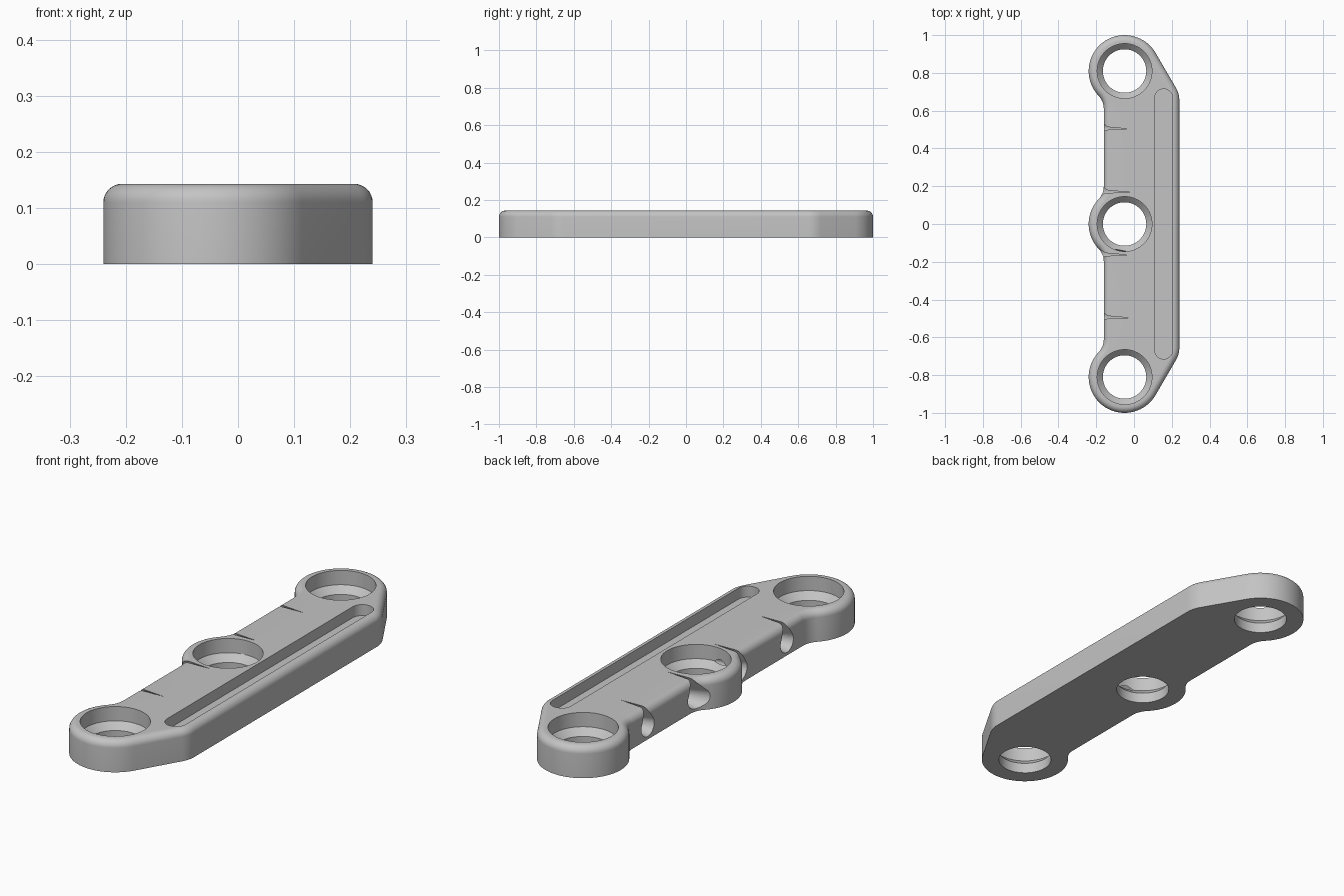
import bpy, bmesh, math
from mathutils import Vector

if "Cube" in bpy.data.objects:
    bpy.data.objects.remove(bpy.data.objects["Cube"])

HEIGHT, FILLET = 0.143, 0.033
LOBE_X, LOBE_R, END_Y = -0.05, 0.19, 0.81
LEFT_X, NECK_R = -0.16, 0.1

grey = bpy.data.materials.new("plain_grey")
grey.use_nodes = True
grey.diffuse_color = (0.55, 0.55, 0.55, 1)
grey.node_tree.nodes["Principled BSDF"].inputs["Base Color"].default_value = grey.diffuse_color


def arc(cx, cy, r, a0, a1, n):
    """Points on an arc, angles in degrees."""
    angles = [math.radians(a0 + (a1 - a0) * i / n) for i in range(n + 1)]
    return [Vector((cx + r * math.cos(a), cy + r * math.sin(a))) for a in angles]


def loft(name, rings):
    """Closed solid through matching rings of points."""
    bm = bmesh.new()
    loops = [[bm.verts.new(p) for p in ring] for ring in rings]
    n = len(loops[0])
    for low, high in zip(loops, loops[1:]):
        for i in range(n):
            j = (i + 1) % n
            bm.faces.new((low[i], low[j], high[j], high[i]))
    bm.faces.new(loops[0][::-1])
    bm.faces.new(loops[-1])
    bmesh.ops.recalc_face_normals(bm, faces=bm.faces)
    mesh = bpy.data.meshes.new(name)
    bm.to_mesh(mesh)
    bm.free()
    mesh.materials.append(grey)
    obj = bpy.data.objects.new(name, mesh)
    bpy.context.collection.objects.link(obj)
    return obj


def level(points, z):
    return [(p.x, p.y, z) for p in points]


def inset(points, d):
    """Move a counter-clockwise outline inwards by d."""
    result = []
    for i, p in enumerate(points):
        a = (p - points[i - 1]).normalized()
        b = (points[(i + 1) % len(points)] - p).normalized()
        t = (a + b).normalized()
        result.append(p + Vector((-t.y, t.x)) * d / max(t.dot(a), 0.5))
    return result


# Plate outline: angled corner, end lobe, concave necks and middle lobe
corner = Vector((0.24, 0.69))
end_centre = Vector((LOBE_X, END_Y))
to_corner = corner - end_centre
tangent = math.degrees(math.atan2(to_corner.y, to_corner.x)
                       + math.acos(LOBE_R / to_corner.length))
reach = LOBE_X - LEFT_X + NECK_R
drop = math.sqrt((LOBE_R + NECK_R) ** 2 - reach ** 2)
neck = math.degrees(math.atan2(drop, reach))
end_arc = arc(LOBE_X, END_Y, LOBE_R, tangent, 180 + neck, 44)
start = corner - Vector((0, 0.035))
stop = corner + (end_arc[0] - corner).normalized() * 0.035
half = [start.lerp(corner, t).lerp(corner.lerp(stop, t), t)
        for t in [i / 6 for i in range(7)]]
half += end_arc
half += arc(LEFT_X - NECK_R, END_Y - drop, NECK_R, neck, 0, 10)[1:]
half += arc(LEFT_X - NECK_R, drop, NECK_R, 0, -neck, 10)
half += arc(LOBE_X, 0, LOBE_R, 180 - neck, 180, 12)[1:]
outline = half + [Vector((p.x, -p.y)) for p in reversed(half[:-1])]

# Body with a rounded top edge
rings = [level(outline, 0)]
for i in range(9):
    a = math.pi / 2 * i / 8
    rings.append(level(inset(outline, FILLET * (1 - math.cos(a))),
                       HEIGHT - FILLET + FILLET * math.sin(a)))
body = loft("mounting_plate", rings)

cutters = []

# Stepped bores: through hole, conical seat and wide recess
for y in (-END_Y, 0, END_Y):
    profile = ((0.115, -0.05), (0.115, 0.048), (0.145, 0.078), (0.145, 0.2))
    cutters.append(loft("bore_cutter", [
        level(arc(LOBE_X, y, r, 0, 360, 64)[:-1], z) for r, z in profile]))

# Long shallow groove with round ends
groove = arc(0.157, 0.668, 0.047, 0, 180, 20) + arc(0.157, -0.668, 0.047, 180, 360, 20)
cutters.append(loft("groove_cutter", [level(groove, z) for z in (HEIGHT - 0.05, 0.2)]))


def teardrop(x, y, r, peak):
    """Round section with a pointed top, facing along x."""
    z = 0.06
    lift = math.degrees(math.acos(r / (peak - z)))
    points = arc(y, z, r, 90 + lift, 450 - lift, 28) + [Vector((y, peak))]
    return [(x, p.x, p.y) for p in points]


# Tapered side holes whose pointed tops break through as slits
for y in (-0.497, -0.165, 0.168, 0.503):
    cutters.append(loft("side_hole_cutter", [
        teardrop(-0.26, y, 0.065, 0.172), teardrop(-0.02, y, 0.02, HEIGHT - 0.0005)]))

# Cut the body
bpy.context.view_layer.objects.active = body
for cutter in cutters:
    cutter.hide_render = True
    mod = body.modifiers.new("cut", "BOOLEAN")
    mod.operation = "DIFFERENCE"
    mod.solver = "EXACT"
    mod.object = cutter
    bpy.ops.object.modifier_apply(modifier=mod.name)
    bpy.data.objects.remove(cutter)

# Smooth shading with crisp edges
bpy.ops.object.select_all(action="DESELECT")
body.select_set(True)
bpy.ops.object.shade_smooth_by_angle(angle=math.radians(30))
